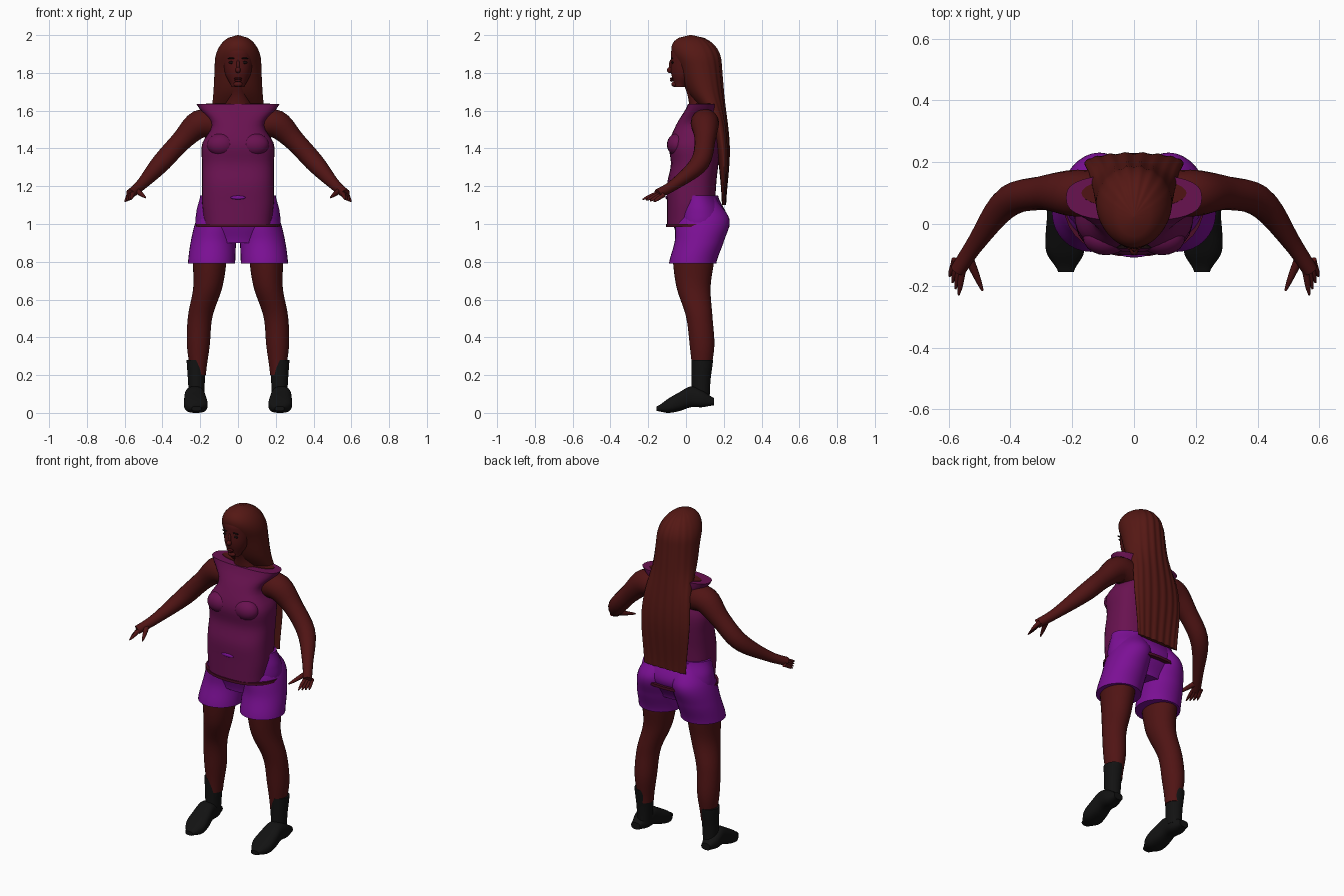
import bpy, bmesh, math
from mathutils import Vector

default_cube = bpy.data.objects.get("Cube")
if default_cube:
    bpy.data.objects.remove(default_cube)


def material(name, red, green, blue):
    mat = bpy.data.materials.new(name)
    mat.use_nodes = True
    colour = (red, green, blue, 1)
    mat.diffuse_color = colour
    shader = mat.node_tree.nodes["Principled BSDF"]
    shader.inputs["Base Color"].default_value = colour
    shader.inputs["Roughness"].default_value = .8
    return mat


skin = material("skin", .08, .007, .007)
hair_red = material("hair red", .09, .009, .007)
plum = material("shirt plum", .14, .006, .08)
violet = material("shorts violet", .2, .005, .3)
hem_red = material("hem dark red", .07, .004, .02)
black = material("boot black", .006, .006, .006)
dark = material("eye dark", .01, .004, .004)
lip_red = material("lip red", .06, .004, .005)


def sample(values, u):
    """Smooth curve through evenly spaced values; a single number stays constant."""
    if not isinstance(values, list):
        return values
    last = len(values) - 1
    i = min(int(u * last), last - 1)
    t = u * last - i
    before, start, end, after = (values[max(0, min(last, i + k))] for k in (-1, 0, 1, 2))
    leave, arrive = (end - before) / 2, (after - start) / 2
    ease = t * t * (3 - 2 * t)
    return (start + (end - start) * ease
            + leave * t * (1 - t) ** 2 - arrive * t * t * (1 - t))


def finish(name, bm, mat):
    bmesh.ops.recalc_face_normals(bm, faces=bm.faces)
    for face in bm.faces:
        face.smooth = True
    mesh = bpy.data.meshes.new(name)
    bm.to_mesh(mesh)
    bm.free()
    mesh.set_sharp_from_angle(angle=math.radians(45))
    mesh.materials.append(mat)
    obj = bpy.data.objects.new(name, mesh)
    bpy.context.collection.objects.link(obj)
    return obj


def bridge(name, rings, mat):
    """Join rings of points into a capped surface."""
    bm = bmesh.new()
    loops = [[bm.verts.new(point) for point in ring] for ring in rings]
    for lower, upper in zip(loops, loops[1:]):
        for i in range(len(lower)):
            bm.faces.new((lower[i - 1], lower[i], upper[i], upper[i - 1]))
    bm.faces.new(loops[0])
    bm.faces.new(loops[-1])
    return finish(name, bm, mat)


def circle(count):
    return [(math.cos(math.tau * i / count), math.sin(math.tau * i / count))
            for i in range(count)]


def body(name, mat, span, half, low, high, middle=0, side=1, along_y=False,
         dome=1, power=1, count=32, ridge=0, steps=28):
    """Loft of ovals along z (or y); low and high bound the other axis.
    Above the fraction given by dome the loft closes like an ellipsoid."""
    rings = []
    for step in range(steps + 1):
        u = step / steps
        station = span[0] + (span[1] - span[0]) * u
        shrink = 1
        if u > dome:
            shrink = math.sqrt(max(.001, 1 - ((u - dome) / (1 - dome)) ** 2))
        width = sample(half, u) * shrink
        bottom, top = sample(low, u), sample(high, u)
        ring = []
        for c, s in circle(count):
            x = sample(middle, u) + width * math.copysign(abs(c) ** power, c)
            v = (bottom + top + (top - bottom) * shrink * math.copysign(abs(s) ** power, s)) / 2
            v += ridge * max(s, 0) * math.cos(18 * math.atan2(s, c))
            ring.append((side * x, station, v) if along_y else (side * x, v, station))
        rings.append(ring)
    return bridge(name, rings, mat)


def tube(name, mat, xs, ys, zs, radius, side=1, steps=24):
    """Round limb along a path."""
    us = [step / steps for step in range(steps + 1)]
    path = [Vector((side * sample(xs, u), sample(ys, u), sample(zs, u))) for u in us]
    across, rings = Vector((0, 0, 1)), []
    for i, centre in enumerate(path):
        ahead = (path[min(i + 1, steps)] - path[max(i - 1, 0)]).normalized()
        across = (across - ahead * across.dot(ahead)).normalized()
        other = ahead.cross(across)
        rings.append([centre + (across * c + other * s) * sample(radius, us[i])
                      for c, s in circle(16)])
    return bridge(name, rings, mat)


def ball(name, mat, location, size):
    bm = bmesh.new()
    bmesh.ops.create_uvsphere(bm, u_segments=20, v_segments=12, radius=1)
    obj = finish(name, bm, mat)
    obj.location, obj.scale = location, size
    return obj


# Head, neck and shoulders
body("head", skin, (1.725, 1.97), half=[.035, .065, .08, .085, .08],
     low=[-.06, -.08, -.08, -.085], high=[0, .08, .12, .12], dome=.7)
body("neck", skin, (1.58, 1.77), half=[.09, .055, .05], low=[.02, .01, -.02],
     high=[.16, .13, .1])
body("shoulders", skin, (1.42, 1.638), half=[.15, .17, .17],
     low=[-.02, .01, .05], high=.15)

# Face
ball("nose", skin, (0, -.084, 1.815), (.014, .017, .016))
ball("nose_bridge", skin, (0, -.08, 1.84), (.009, .01, .03))
ball("upper_lip", lip_red, (0, -.077, 1.77), (.023, .009, .006))
ball("lower_lip", lip_red, (0, -.075, 1.76), (.019, .009, .007))
ball("chin", skin, (0, -.06, 1.74), (.024, .017, .015))

# Long hair, a skull cap flowing into a flat fall down the back
body("hair", hair_red, (1.1, 2), half=[.14, .16, .13, .12],
     low=[.19, .18, .16, .12, .01, -.05, -.13], high=[.21, .23, .2, .18],
     dome=.84, count=96, ridge=.003, steps=60)

# Sleeveless shirt with a wide, straight neckline
body("shirt", plum, (1, 1.635), half=[.18, .19, .19, .19, .19, .14, .22],
     low=[-.1, -.1, -.1, -.08, -.09, -.05, .01], high=[.15, .16, .18, .16], power=.75)
ball("navel_patch", violet, (0, -.1, 1.14), (.04, .008, .01))

# Shorts waist and the hem line round the hips
body("shorts_waist", violet, (.9, 1.15), half=[.16, .22, .22, .2],
     low=[-.04, -.07, -.04], high=[.16, .22, .17])
body("hip_hem", hem_red, (.984, 1), half=.226, low=-.106, high=.23, power=.9, steps=2)

for side, tag in ((1, "left_"), (-1, "right_")):
    ball(tag + "eye", dark, (side * .034, -.071, 1.855), (.016, .005, .007))
    ball(tag + "eyebrow", dark, (side * .036, -.075, 1.877), (.02, .005, .004))
    ball(tag + "bust", plum, (side * .09, -.045, 1.42), (.075, .056, .06))

    # Flared leg of the shorts
    body(tag + "shorts_leg", violet, (.79, 1.14), half=[.125, .12, .11, .07],
         low=[-.09, -.06, -.05, .02], high=[.16, .2, .23, .16],
         middle=[.14, .13, .11, .09], side=side)

    # Leg with calf, knee and thigh
    body(tag + "leg", skin, (.2, .82), half=[.04, .06, .065, .077, .09],
         low=[.035, .02, 0, -.05, -.07], high=[.13, .15, .14, .13, .15],
         middle=[.21, .21, .2, .16, .15], side=side)

    # Boot
    body(tag + "boot_shaft", black, (.07, .28), half=[.04, .045, .052],
         low=.03, high=[.125, .13, .143], middle=.22, side=side)
    body(tag + "shoe", black, (-.155, .147), half=[.025, .06, .06, .052, .05, .03],
         low=[.01, 0, .01, .03, .03, .04], high=[.035, .075, .11, .14, .12, .08],
         middle=[.22, .235], side=side, along_y=True, power=.75)

    # Arm bent forward at the elbow
    tube(tag + "arm", skin, [.1, .2, .3, .41, .51, .57], [.1, .1, .1, .07, -.06, -.15],
         [1.52, 1.53, 1.44, 1.32, 1.21, 1.16], [.07, .075, .055, .05, .03, .025], side)

    # Fingers fan outward from the knuckles, each lower and shorter than the last
    for k in range(4):
        knuckle = Vector((.553, -.135, 1.17)) + k * Vector((.008, .006, -.005))
        tip = Vector((.567, -.23, 1.13)) + k * Vector((.01, .02, -.004))
        xs, ys, zs = ([start, end] for start, end in zip(knuckle, tip))
        tube(f"{tag}finger_{k + 1}", skin, xs, ys, zs, [.014, .011, .009, .003], side, 8)
    tube(tag + "thumb", skin, [.54, .515, .49], [-.1, -.155, -.215], [1.18, 1.16, 1.14],
         [.018, .014, .01, .004], side, 8)
